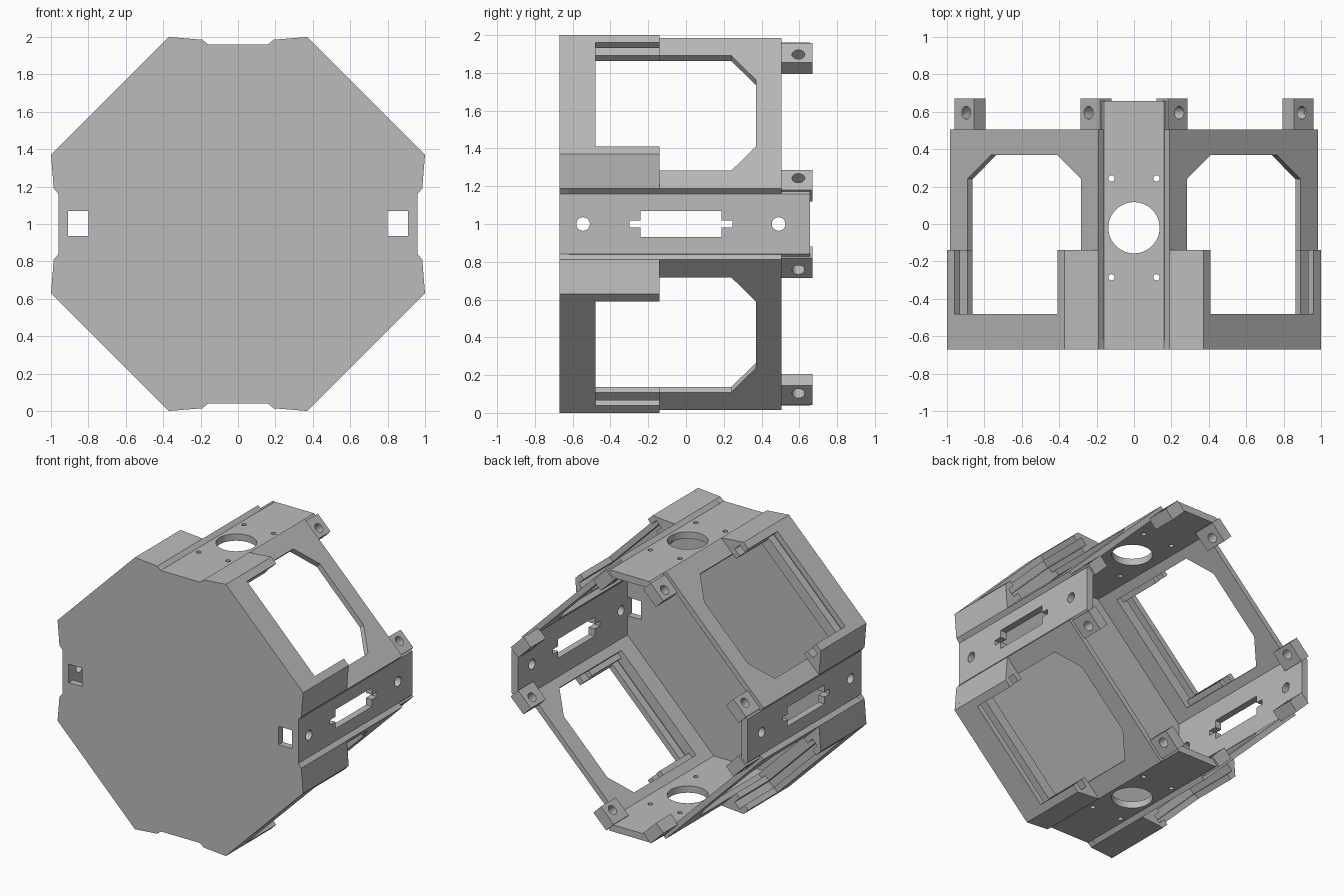
import bpy, bmesh, math
from mathutils import Matrix, Vector

cube = bpy.data.objects.get("Cube")
if cube:
    bpy.data.objects.remove(cube)

grey = bpy.data.materials.new("plain_grey")
grey.use_nodes = True
COLOUR = (0.5, 0.5, 0.5, 1)
grey.diffuse_color = COLOUR
grey.node_tree.nodes["Principled BSDF"].inputs["Base Color"].default_value = COLOUR

FRONT, BACK = -0.67, 0.67


def prism(name, points, lo, hi, along):
    """Extrude a flat outline along y (points are x, z) or z (points are x, y)."""
    bm = bmesh.new()
    place = (lambda a, b: Vector((a, lo, b))) if along == "y" else (lambda a, b: Vector((a, b, lo)))
    step = Vector((0, hi - lo, 0)) if along == "y" else Vector((0, 0, hi - lo))
    face = bm.faces.new([bm.verts.new(place(a, b)) for a, b in points])
    top = bmesh.ops.extrude_face_region(bm, geom=[face])["geom"]
    bmesh.ops.translate(bm, vec=step, verts=[v for v in top if isinstance(v, bmesh.types.BMVert)])
    bmesh.ops.recalc_face_normals(bm, faces=bm.faces)
    mesh = bpy.data.meshes.new(name)
    bm.to_mesh(mesh)
    bm.free()
    mesh.materials.append(grey)
    obj = bpy.data.objects.new(name, mesh)
    bpy.context.scene.collection.objects.link(obj)
    return obj


def rect(x0, x1, y0, y1):
    return [(x0, y0), (x1, y0), (x1, y1), (x0, y1)]


def circle(x, y, r, sides=32):
    turn = 2 * math.pi / sides
    return [(x + r * math.cos(i * turn), y + r * math.sin(i * turn)) for i in range(sides)]


def both(points):
    """Add the x mirror of a half outline."""
    return points + [(-x, y) for x, y in reversed(points)]


def cut(obj, cutters):
    """Subtract the cutters, bake the result and drop them."""
    for c in cutters:
        c.hide_render = True
        mod = obj.modifiers.new("cut", "BOOLEAN")
        mod.operation, mod.solver, mod.object = "DIFFERENCE", "EXACT", c
    bpy.context.view_layer.update()
    baked = bpy.data.meshes.new_from_object(obj.evaluated_get(bpy.context.evaluated_depsgraph_get()))
    obj.modifiers.clear()
    obj.data = baked
    for c in cutters:
        bpy.data.objects.remove(c)
    return obj


def bore(points):
    return prism("cutter", points, 0.5, 1.2, "z")


def ring(parts, angles):
    """Place copies of parts around the central y axis, raised to stand on the ground."""
    for obj in parts:
        for angle, side in angles:
            copy = obj.copy()
            copy.name = side + "_" + obj.name
            copy.matrix_world = Matrix.Translation((0, 0, 1)) @ Matrix.Rotation(math.radians(angle), 4, "Y")
            bpy.context.scene.collection.objects.link(copy)
        bpy.data.objects.remove(obj)


# Front plate: one quarter outline turned four times
outline = []
for k in range(4):
    turn = Matrix.Rotation(-k * math.pi / 2, 2)
    for p in [(-0.37, 1), (-0.19, 0.985), (-0.16, 0.96), (0.16, 0.96), (0.19, 0.985), (0.37, 1)]:
        outline.append(tuple(turn @ Vector(p)))
plate = prism("front_plate", outline, FRONT, -0.62, "y")
cut(plate, [prism("cutter", rect(min(s * 0.8, s * 0.91), max(s * 0.8, s * 0.91), -0.065, 0.07),
                  -1, 0, "y") for s in (-1, 1)])
plate.location.z = 1

# Diagonal panel with a chamfered window
panel = prism("diagonal_panel", rect(-0.563, 0.563, 0.79, 0.83), -0.66, 0.505, "y")
cut(panel, [bore(both([(0.43, -0.48), (0.43, 0.24), (0.25, 0.37)]))])

# Raised U-shaped guide on each diagonal, with a sliding groove
guide = prism("slide_guide", both([(0.563, 0.83), (0.445, 0.969)]), FRONT, -0.14, "y")
cut(guide, [prism("cutter", rect(-0.39, 0.39, 0.7, 1.1), -0.48, 0, "y"),
            prism("cutter", rect(-0.447, 0.447, 0.87, 0.927), -0.54, 0.01, "y")])

# Drilled mounting tabs at the back
tabs = []
for s, name in ((-1, "first_tab"), (1, "second_tab")):
    tab = prism(name, rect(min(s * 0.403, s * 0.55), max(s * 0.403, s * 0.55), 0.72, 0.806),
                0.495, BACK, "y")
    tabs.append(cut(tab, [bore(circle(s * 0.463, 0.595, 0.034))]))

ring([panel, guide] + tabs, [(45, "upper_left"), (135, "lower_left"),
                             (225, "lower_right"), (315, "upper_right")])

# Straight walls between the diagonals
wall = both([(0.21, 0.91), (0.16, 0.96)])
deck = prism("wall", wall, FRONT, 0.657, "y")
holes = [bore(circle(0, -0.02, 0.137, 48))]
holes += [bore(circle(x, y, 0.017, 16)) for x in (-0.12, 0.12) for y in (-0.285, 0.243)]
cut(deck, holes)
ring([deck], [(0, "top"), (180, "bottom")])

# Side walls with a stepped connector slot and two screw holes
side = prism("wall", wall, FRONT, 0.657, "y")
slot = both([(0.018, -0.3), (0.018, -0.24), (0.07, -0.24), (0.07, 0.188), (0.018, 0.188), (0.018, 0.245)])
cut(side, [bore(slot)] + [bore(circle(0, y, 0.036)) for y in (-0.545, 0.49)])
ring([side], [(90, "left"), (270, "right")])
